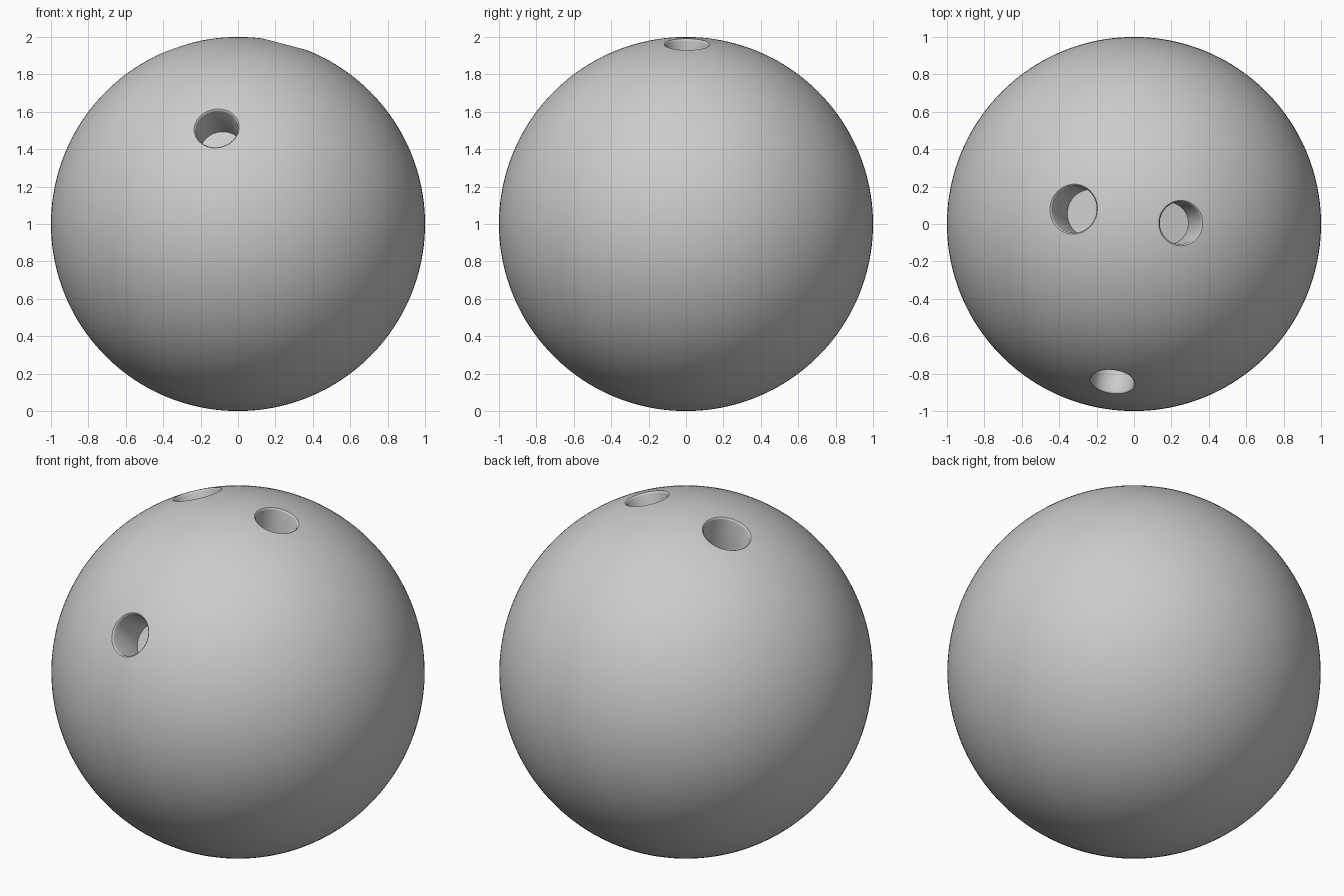
import bpy, bmesh
from math import cos, sin, pi, sqrt
from mathutils import Vector

if "Cube" in bpy.data.objects:
    bpy.data.objects.remove(bpy.data.objects["Cube"])

CENTRE = Vector((0, 0, 1))

# Ball body
bpy.ops.mesh.primitive_uv_sphere_add(segments=160, ring_count=80, radius=1, location=CENTRE)
ball = bpy.context.object
ball.name = "ball"


def drill(name, direction, radius, floor, sides=64):
    """Cut a flat-bottomed round hole with a slightly eased rim, aimed at the centre."""
    rim = sqrt(1 - radius * radius)
    profile = [(radius, floor), (radius, rim - 0.012),
               (radius + 0.003, rim - 0.005), (radius + 0.010, rim), (radius + 0.06, rim + 0.03),
               (radius + 0.06, 1.2)]
    bm = bmesh.new()
    rings = [[bm.verts.new((r * cos(2 * pi * i / sides), r * sin(2 * pi * i / sides), h))
              for i in range(sides)] for r, h in profile]
    for a, b in zip(rings, rings[1:]):
        for i in range(sides):
            j = (i + 1) % sides
            bm.faces.new((a[i], a[j], b[j], b[i]))
    bm.faces.new(rings[0][::-1])
    bm.faces.new(rings[-1])
    mesh = bpy.data.meshes.new(name)
    bm.to_mesh(mesh)
    bm.free()
    cutter = bpy.data.objects.new(name, mesh)
    bpy.context.collection.objects.link(cutter)
    cutter.location = CENTRE
    cutter.rotation_euler = Vector(direction).to_track_quat('Z', 'Y').to_euler()
    cutter.hide_render = True

    mod = ball.modifiers.new(name, 'BOOLEAN')
    mod.operation = 'DIFFERENCE'
    mod.solver = 'EXACT'
    mod.object = cutter
    bpy.context.view_layer.objects.active = ball
    bpy.ops.object.modifier_apply(modifier=mod.name)
    bpy.data.objects.remove(cutter)


# Two finger holes near the top, one thumb hole on the front
drill("left_hole", (-0.325, 0.08, 0.942), 0.126, 0.73)
drill("right_hole", (0.252, 0.005, 0.968), 0.113, 0.72)
drill("front_hole", (-0.115, -0.85, 0.515), 0.113, 0.77)

# Smooth shading with crisp hole floors
bpy.ops.object.select_all(action='DESELECT')
ball.select_set(True)
bpy.context.view_layer.objects.active = ball
bpy.ops.object.shade_smooth_by_angle(angle=0.6)
